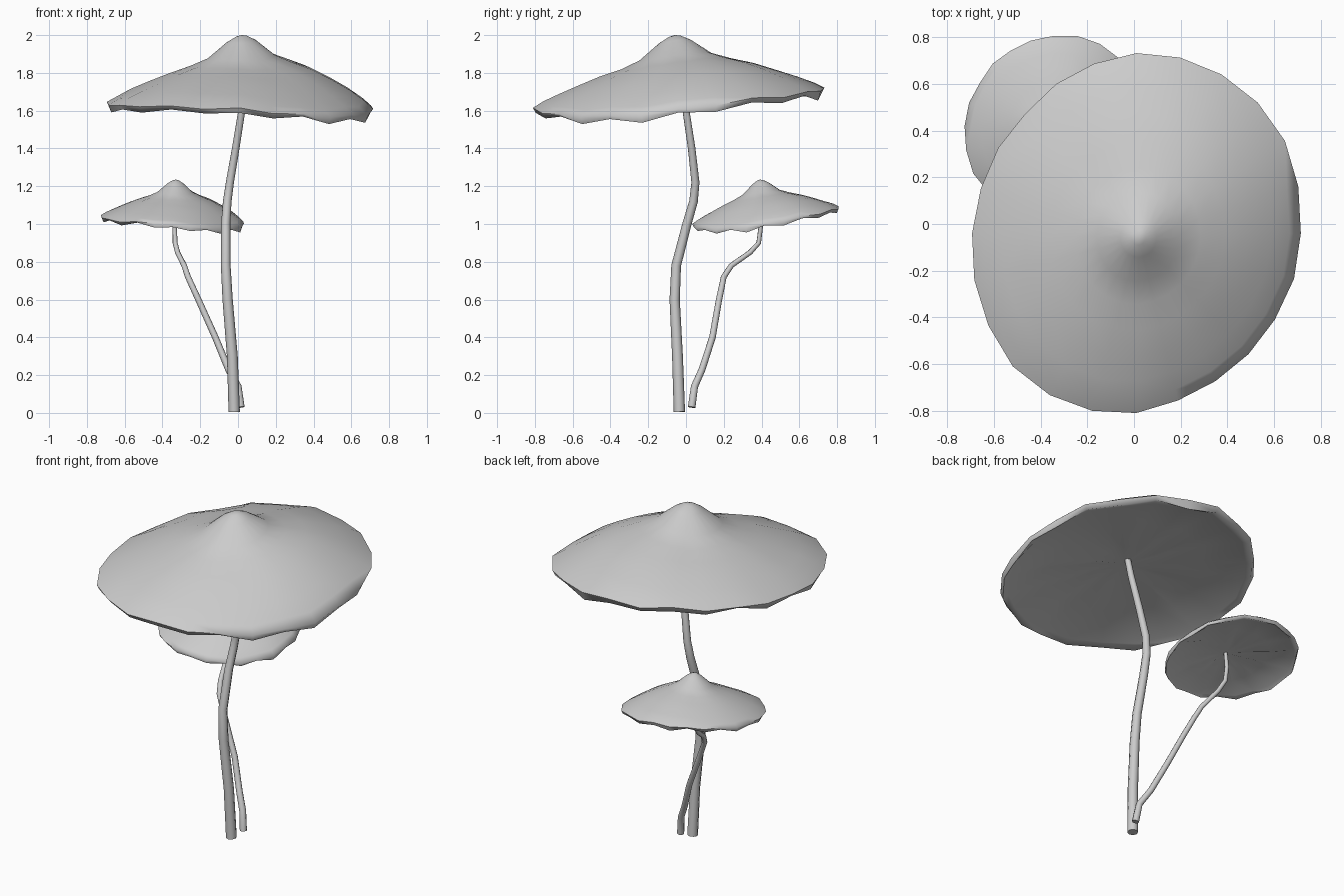
import bpy, bmesh, math, random
from mathutils import Vector

if "Cube" in bpy.data.objects:
    bpy.data.objects.remove(bpy.data.objects["Cube"], do_unlink=True)

random.seed(4)
SIDES = 24

grey = bpy.data.materials.new("pale_grey")
grey.use_nodes = True
colour = (0.6, 0.6, 0.6, 1)
grey.diffuse_color = colour
grey.node_tree.nodes["Principled BSDF"].inputs["Base Color"].default_value = colour

# Outer skin from apex to the scalloped lip, then the underside back to the hub:
# (share of rim radius, height above rim as share of cap height, ripple)
OUTER = [(0.04, 0.98, 0), (0.11, 0.9, 0), (0.25, 0.675, 0.005), (0.38, 0.57, 0.01),
         (0.53, 0.485, 0.01), (0.68, 0.385, 0.01), (0.82, 0.285, 0.015), (0.93, 0.2, 0.02),
         (1.0, 0.125, 0.03), (0.98, 0.045, 0.06)]
UNDER = [(0.93, 0.085, 0.03), (0.6, 0.155, 0.06), (0.25, 0.205, 0.03)]


def smooth(obj, angle):
    bpy.ops.object.select_all(action="DESELECT")
    obj.select_set(True)
    bpy.context.view_layer.objects.active = obj
    bpy.ops.object.shade_smooth_by_angle(angle=math.radians(angle))


def make_cap(name, centre, apex, radii, height, tilt, skew, bulge):
    """Tilted cap with a diagonal skew, a swollen back left side and a wavy lip."""
    bm = bmesh.new()
    wobble = [random.uniform(-0.012, 0.012) for _ in range(SIDES)]
    centre, apex = Vector(centre), Vector(apex)

    def point(share, lift, ripple, swell, i):
        a = math.tau * i / SIDES
        r = share * (1 + share * (wobble[i] + skew * math.sin(2 * a)))
        x, y = radii[0] * r * math.cos(a), radii[1] * r * math.sin(a)
        mid = apex.lerp(centre, share)
        wave = ripple * ((-1) ** i * 0.6 + random.uniform(-0.5, 0.5))
        lump = swell * math.sin(math.pi * share) * max(0, math.cos(a - 0.6))
        # the sides sag, most of all the front left corner
        sag = 0.09 * math.cos(a) ** 2 + 0.13 * max(0, math.cos(a + 0.75)) ** 3
        lift += wave + lump - sag * share ** 2
        z = centre.z + height * lift + tilt[0] * x + tilt[1] * y
        return bm.verts.new((mid.x + x, mid.y + y, z))

    rings = [[point(*p, bulge, i) for i in range(SIDES)] for p in OUTER]
    rings += [[point(*p, 0, i) for i in range(SIDES)] for p in UNDER]
    top = bm.verts.new((apex.x, apex.y, centre.z + height))
    hub = bm.verts.new((apex.x, apex.y, centre.z + 0.23 * height))
    for i in range(SIDES):
        j = (i + 1) % SIDES
        bm.faces.new((top, rings[0][i], rings[0][j]))
        for a, b in zip(rings, rings[1:]):
            bm.faces.new((a[i], b[i], b[j], a[j]))
        bm.faces.new((hub, rings[-1][j], rings[-1][i]))
    bmesh.ops.recalc_face_normals(bm, faces=bm.faces)
    mesh = bpy.data.meshes.new(name)
    bm.to_mesh(mesh)
    bm.free()
    mesh.materials.append(grey)
    obj = bpy.data.objects.new(name, mesh)
    bpy.context.collection.objects.link(obj)
    smooth(obj, 80)


def make_stem(name, points, thick, thin):
    """Tapering tube along a bent path."""
    curve = bpy.data.curves.new(name, "CURVE")
    curve.dimensions = "3D"
    curve.bevel_depth = 1
    curve.bevel_resolution = 2
    curve.use_fill_caps = True
    line = curve.splines.new("POLY")
    line.points.add(len(points) - 1)
    for n, (p, co) in enumerate(zip(line.points, points)):
        p.co = (*co, 1)
        p.radius = thick + (thin - thick) * n / (len(points) - 1)
    curve.materials.append(grey)
    obj = bpy.data.objects.new(name, curve)
    bpy.context.collection.objects.link(obj)
    bpy.ops.object.select_all(action="DESELECT")
    obj.select_set(True)
    bpy.context.view_layer.objects.active = obj
    bpy.ops.object.convert(target="MESH")
    smooth(bpy.context.object, 50)


# Large mushroom
make_cap("large_cap", (0.01, -0.04, 1.62), (0.02, -0.06), (0.71, 0.765), 0.38,
         (-0.01, 0.057), 0.045, 0.1)
make_stem("large_stem", [(-0.02, -0.035, 0.005), (-0.03, -0.045, 0.3), (-0.055, -0.06, 0.6),
                         (-0.065, -0.052, 0.78), (-0.065, 0.005, 1.0), (-0.057, 0.04, 1.12),
                         (-0.043, 0.05, 1.22), (-0.012, 0.03, 1.4), (0.02, 0.0, 1.6),
                         (0.03, -0.02, 1.72)], 0.03, 0.017)

# Small mushroom
make_cap("small_cap", (-0.345, 0.42, 1.02), (-0.33, 0.39), (0.38, 0.39), 0.215,
         (-0.04, 0.11), 0.04, 0.06)
make_stem("small_stem", [(0.015, 0.03, 0.03), (0.0, 0.045, 0.14), (-0.05, 0.085, 0.23),
                         (-0.12, 0.14, 0.4), (-0.21, 0.175, 0.6), (-0.265, 0.2, 0.72),
                         (-0.285, 0.24, 0.78), (-0.32, 0.34, 0.85), (-0.333, 0.385, 0.9),
                         (-0.335, 0.395, 0.98), (-0.33, 0.39, 1.075)], 0.02, 0.011)
